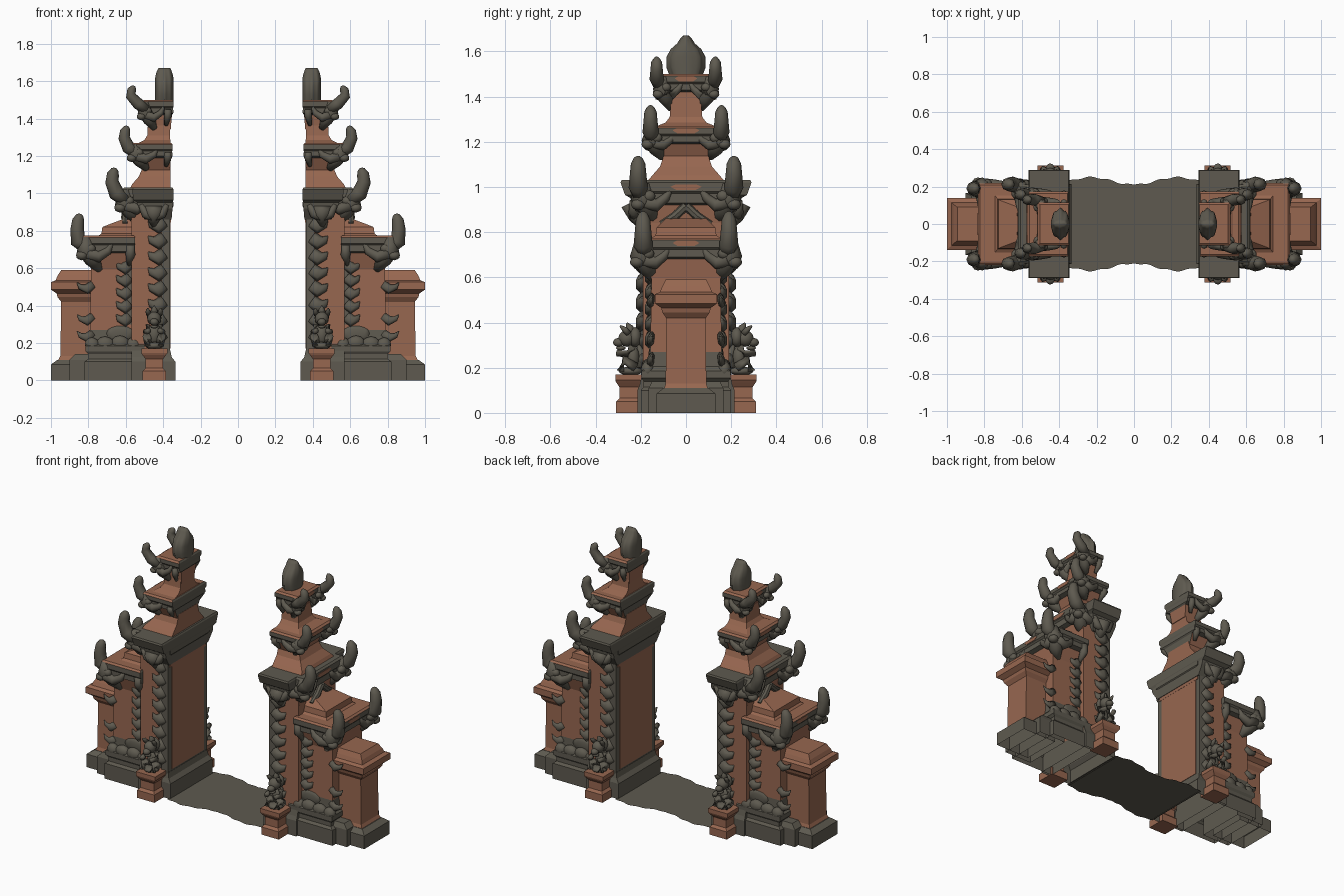
import bpy, bmesh, math
from mathutils import Vector, Matrix

if "Cube" in bpy.data.objects:
    bpy.data.objects.remove(bpy.data.objects["Cube"])


def material(name, col):
    m = bpy.data.materials.new(name)
    m.diffuse_color = (*col, 1)
    m.use_nodes = True
    m.node_tree.nodes["Principled BSDF"].inputs["Base Color"].default_value = m.diffuse_color
    return m


MATS = [material("brick", (0.31, 0.135, 0.08)), material("grey_stone", (0.112, 0.102, 0.079))]
BRICK, STONE = 0, 1


def finish(name, bm, rule, mirror_y=False, smooth=False, mirror_x=True):
    """Colour faces by a rule and mirror the part to the other half / other side."""
    bm.normal_update()
    for f in bm.faces:
        f.material_index = rule(f.calc_center_median(), f.normal) if callable(rule) else rule
        f.smooth = smooth
    me = bpy.data.meshes.new(name)
    bm.to_mesh(me)
    bm.free()
    for m in MATS:
        me.materials.append(m)
    ob = bpy.data.objects.new(name, me)
    bpy.context.collection.objects.link(ob)
    if mirror_x or mirror_y:
        mod = ob.modifiers.new("mirror", 'MIRROR')
        mod.use_axis = (mirror_x, mirror_y, False)
        mod.use_mirror_merge = False
    return ob


def stack(name, rule, sections, bottom=True, yc=0.0, mirror_y=False):
    """Rectangular sections (z, x0, x1, half depth) joined into a moulded block."""
    bm = bmesh.new()
    rings = [[bm.verts.new(p) for p in ((a, yc - d, z), (b, yc - d, z), (b, yc + d, z), (a, yc + d, z))]
             for z, a, b, d in sections]
    for lo, hi in zip(rings, rings[1:]):
        for i in range(4):
            j = (i + 1) % 4
            bm.faces.new((lo[i], lo[j], hi[j], hi[i]))
    bm.faces.new(rings[-1])
    if bottom:
        bm.faces.new(rings[0][::-1])
    return finish(name, bm, rule, mirror_y)


def tube(bm, pts, rads, flat=1.0, n=8):
    """Tapered tube along a path; flat squashes it across y."""
    pts = [Vector(p) for p in pts]
    rings = []
    for i, (p, r) in enumerate(zip(pts, rads)):
        t = (pts[min(i + 1, len(pts) - 1)] - pts[max(i - 1, 0)]).normalized()
        ref = Vector((0, 1, 0)) if abs(t.y) < 0.9 else Vector((0, 0, 1))
        u = t.cross(ref).normalized()
        v = t.cross(u)
        rings.append([bm.verts.new(p + u * r * math.cos(2 * math.pi * k / n)
                                   + v * r * flat * math.sin(2 * math.pi * k / n)) for k in range(n)])
    faces = [bm.faces.new((lo[k], lo[(k + 1) % n], hi[(k + 1) % n], hi[k]))
             for lo, hi in zip(rings, rings[1:]) for k in range(n)]
    faces += [bm.faces.new(rings[0][::-1]), bm.faces.new(rings[-1])]
    bmesh.ops.recalc_face_normals(bm, faces=faces)


def blob(bm, c, s):
    bmesh.ops.create_icosphere(bm, subdivisions=2, radius=1,
                               matrix=Matrix.Translation(c) @ Matrix.Diagonal((*s, 1)))


# ---- Path between the halves, with wavy edges
bm = bmesh.new()
N = 48
rows = []
for i in range(N + 1):
    x = -0.345 + 0.69 * i / N
    y = 0.23 - 0.02 * math.cos(2 * math.pi * x / 0.46) + 0.004 * math.sin(60 * abs(x))
    rows.append((bm.verts.new((x, -y, 0.005)), bm.verts.new((x, y, 0.005))))
for a, b in zip(rows, rows[1:]):
    bm.faces.new((a[0], b[0], b[1], a[1]))
finish("path", bm, STONE, mirror_x=False)

# ---- Stepped stone base, hollow underneath
stack("base_inner", STONE, [(0, .335, .57, .215), (.1, .335, .57, .215), (.125, .355, .57, .205),
                            (.16, .362, .57, .197)], False)
stack("base_middle", STONE, [(0, .5, .82, .2), (.1, .5, .82, .2), (.115, .5, .8, .187), (.14, .5, .8, .187),
                             (.155, .5, .815, .197), (.185, .5, .815, .197), (.21, .5, .79, .165)], False)
stack("base_step", STONE, [(0, .7, .9, .165), (.11, .7, .9, .165), (.14, .7, .87, .15)], False)
stack("base_outer", STONE, [(0, .75, 1.0, .13), (.085, .75, 1.0, .13), (.11, .75, .965, .1)], False)

# ---- Brick bodies
stack("outer_pillar", BRICK, [(.1, .75, .965, .1), (.13, .75, .95, .09), (.42, .75, .945, .088),
                              (.445, .75, .965, .105), (.465, .75, .97, .11), (.485, .75, 1.0, .138),
                              (.525, .75, 1.0, .138), (.535, .75, .975, .115), (.56, .75, .965, .105),
                              (.59, .75, .945, .09)], False)
stack("middle_body", lambda c, n: STONE if c.z < .24 else BRICK,
      [(.14, .54, .8, .165), (.27, .54, .79, .158), (.66, .54, .785, .152)], False)
stack("main_body", BRICK, [(.12, .366, .57, .19), (.9, .366, .57, .19)], False)
stack("middle_roof", BRICK, [(.77, .5, .75, .16), (.785, .5, .73, .135), (.82, .5, .725, .13),
                             (.83, .5, .7, .12), (.86, .5, .62, .09)])
stack("upper_roof", BRICK, [(1.02, .36, .58, .175), (1.05, .36, .565, .15), (1.09, .36, .53, .115),
                            (1.15, .36, .505, .095)])
stack("upper_neck", BRICK, [(1.265, .36, .54, .14), (1.285, .362, .5, .09), (1.31, .364, .485, .072),
                            (1.4, .364, .48, .065)])

# ---- Cornices: brick flare below, stone band, brick top
def cornice(name, z0, zb, z1, x_in, x_low, x_out, d_low, d_out, top=BRICK):
    def rule(c, n):
        if n.z > 0.7:
            return top
        return STONE if c.z > zb - 0.01 or n.x < -0.9 and c.z > z0 + .04 else BRICK
    zm = (zb + z1) / 2
    stack(name, rule, [(z0, x_in + .015, x_low, d_low), (zb - .01, x_in + .008, x_out - .04, d_out - .04),
                       (zb, x_in, x_out - .01, d_out - .01), (zm - .01, x_in + .002, x_out - .01, d_out - .01),
                       (zm, x_in, x_out, d_out), (z1 - .01, x_in, x_out, d_out),
                       (z1, x_in + .006, x_out - .012, d_out - .012)])


cornice("middle_cornice", .59, .69, .775, .55, .785, .835, .152, .22)
cornice("main_cornice", .84, .93, 1.03, .345, .57, .62, .185, .21, STONE)
cornice("second_cornice", 1.11, 1.2, 1.27, .35, .5, .572, .095, .175)
cornice("top_cornice", 1.34, 1.43, 1.5, .345, .475, .515, .065, .115)
stack("main_cornice_wing", STONE, [(.86, .355, .5, .2), (.92, .35, .53, .24), (.95, .35, .54, .245),
                                   (.965, .345, .56, .27), (1.02, .345, .565, .29), (1.03, .35, .56, .285)])

# Brick insets on the outer face of each band
for nm, xo, z, d in (("middle", .835, .752, .06), ("main", .62, 1.0, .07),
                     ("second", .572, 1.25, .06), ("top", .515, 1.48, .05)):
    stack(nm + "_band_inset", BRICK, [(z - .014, xo - .01, xo + .003, d * .6), (z, xo - .01, xo + .003, d),
                                      (z + .01, xo - .01, xo + .003, d * .7)])

# ---- Corner masks with upturned horns
TIERS = (("middle", .825, .205, .59, .775, (.848, .19, .89), 1.0),
         ("main", .62, .2, .845, 1.03, (.662, .212, 1.135), 1.0),
         ("second", .56, .16, 1.13, 1.27, (.597, .157, 1.36), .85),
         ("top", .51, .115, 1.345, 1.5, (.562, .13, 1.575), .75))
for nm, bx, by, zb, zt, tip, s in TIERS:
    bm = bmesh.new()
    tx, ty, tz = tip
    h = zt - zb
    tube(bm, [(bx - .085 * s, by - .065 * s, zb), (bx - .05 * s, by - .035 * s, zb + .3 * h),
              (bx - .01, by - .005, zb + .6 * h), (bx - .01, by - .01, zt - .01)],
         [.02 * s, .045 * s, .05 * s, .03 * s])
    tube(bm, [(bx - .02, ty - .01, zt - .07 * s), (bx + .03 * s, ty, zt - .03 * s), (tx + .012, ty, zt + .3 * (tz - zt)),
              (tx + .006, ty, zt + .7 * (tz - zt)), (tx - .003, ty, tz - .008), (tx - .006, ty, tz)],
         [.035 * s, .042 * s, .036 * s, .032 * s, .02 * s, .008 * s])
    blob(bm, (bx + .01 * s, by + .012 * s, zb + .42 * h), (.032 * s, .032 * s, .026 * s))   # snout
    blob(bm, (bx - .035 * s, by + .012 * s, zb + .62 * h), (.03 * s, .024 * s, .026 * s))   # brows
    blob(bm, (bx + .012 * s, by - .035 * s, zb + .62 * h), (.024 * s, .03 * s, .026 * s))
    # curled leaves along both faces
    tube(bm, [(bx - .02, by + .005, zb + .5 * h), (bx - .08 * s, by + .003, zb + .38 * h),
              (bx - .13 * s, by + .002, zb + .55 * h), (bx - .15 * s, by, zb + .75 * h)],
         [.035 * s, .03 * s, .022 * s, .01 * s])
    tube(bm, [(bx, by - .02, zb + .5 * h), (bx - .01, by - .07 * s, zb + .4 * h),
              (bx - .01, by - .11 * s, zb + .58 * h), (bx - .01, by - .13 * s, zb + .75 * h)],
         [.035 * s, .028 * s, .02 * s, .01 * s])
    # hanging trim at the inner edge
    xi = .575 if nm == "middle" else .375
    tube(bm, [(xi, by, zt - .05), (xi, by - .005, zb + .45 * h), (xi + .01, by - .04 * s, zb + .12 * h)],
         [.024 * s, .026 * s, .01])
    finish(nm + "_corner_masks", bm, STONE, True, True)

# Hanging mask and chevron under the main cornice
bm = bmesh.new()
tube(bm, [(.45, .2, .82), (.45, .215, .87), (.45, .245, .93)], [.012, .04, .045])
for sx in (-1, 1):
    tube(bm, [(.45, .23, .87), (.45 + .045 * sx, .23, .89), (.45 + .07 * sx, .235, .94)], [.025, .024, .015])
finish("main_cornice_pendants", bm, STONE, True, True)
bm = bmesh.new()
tube(bm, [(.6, 0, .915), (.605, .05, .87), (.605, .11, .835)], [.02, .02, .015])
finish("outer_chevron", bm, STONE, True)

# ---- Leaf trims on the body edges
stack("main_edge_trim", STONE, [(.15, .364, .41, .2), (.88, .364, .41, .2)])
# brick reveal over the middle of the passage face
stack("passage_panel", BRICK, [(.17, .361, .37, .165), (.87, .361, .37, .165)])
stack("middle_edge_trim", STONE, [(.3, .56, .595, .16), (.68, .56, .595, .16)])


def leaves(name, x, y, zs, length, r):
    bm = bmesh.new()
    for z in zs:
        tube(bm, [(x, y, z + .012), (x + .4 * length, y + .008, z - .012), (x + .8 * length, y + .004, z),
                  (x + length, y, z + .022)], [r, r * 1.1, r * .6, .003], .6, 6)
    finish(name, bm, STONE, True, True)


leaves("main_leaves", .395, .193, [.24 + .085 * i for i in range(8)], .085, .036)
leaves("middle_leaves", .58, .157, [.33 + .07 * i for i in range(5)], .07, .03)
leaves("outer_leaves", .775, .15, [.24, .33, .5], .085, .024)
bm = bmesh.new()
for cx, cz, w in ((.56, .19, .04), (.63, .2, .05), (.71, .195, .05), (.78, .19, .04)):
    blob(bm, (cx, .17, cz), (w, .03, .04))
blob(bm, (.63, .155, .25), (.08, .012, .045))
finish("base_scrolls", bm, STONE, True, True)

# ---- Ribbed half-bud crown
bm = bmesh.new()
prof = [(1.49, .07), (1.53, .085), (1.575, .084), (1.61, .066), (1.635, .038), (1.655, .026), (1.67, .012)]
rings = []
for z, r in prof:
    ring = []
    for k in range(32):
        a = 2 * math.pi * k / 32
        rr = r * (1 + .07 * math.cos(8 * a))
        ring.append(bm.verts.new((.394 + math.cos(a) * min(.05, .025 + rr * .5), rr * math.sin(a) * .96, z)))
    rings.append(ring)
for lo, hi in zip(rings, rings[1:]):
    for k in range(32):
        bm.faces.new((lo[k], lo[(k + 1) % 32], hi[(k + 1) % 32], hi[k]))
bm.faces.new(rings[-1])
finish("crown", bm, STONE, smooth=True)

# ---- Guardian statues on brick pedestals
stack("pedestal", BRICK, [(0, .385, .51, .063), (.05, .385, .51, .063), (.065, .4, .495, .048),
                          (.115, .4, .495, .048), (.135, .385, .51, .062), (.145, .378, .517, .066),
                          (.17, .378, .517, .066)], yc=-.247, mirror_y=True)
bm = bmesh.new()
cx = .448
blob(bm, (cx, -.245, .185), (.048, .055, .02))       # seat
blob(bm, (cx, -.235, .245), (.034, .03, .055))       # torso
blob(bm, (cx, -.262, .33), (.038, .038, .038))       # head
blob(bm, (cx, -.298, .312), (.024, .026, .02))       # muzzle
blob(bm, (cx, -.288, .287), (.02, .022, .01))        # jaw
blob(bm, (cx, -.225, .335), (.04, .028, .045))       # mane
tube(bm, [(cx, -.245, .35), (cx, -.25, .38), (cx, -.262, .398)], [.024, .016, .004])
tube(bm, [(cx, -.205, .2), (cx, -.195, .26), (cx, -.21, .3)], [.018, .018, .008])
for sx in (-1, 1):
    tube(bm, [(cx + .03 * sx, -.225, .2), (cx + .04 * sx, -.275, .235), (cx + .036 * sx, -.29, .185)],
         [.024, .022, .018])                         # legs
    tube(bm, [(cx + .03 * sx, -.24, .29), (cx + .045 * sx, -.262, .26), (cx + .03 * sx, -.305, .265)],
         [.018, .016, .015])                         # arms
    tube(bm, [(cx + .028 * sx, -.255, .35), (cx + .034 * sx, -.272, .37), (cx + .034 * sx, -.292, .385)],
         [.014, .013, .004])                         # ears
finish("guardian_statue", bm, STONE, True, True)
